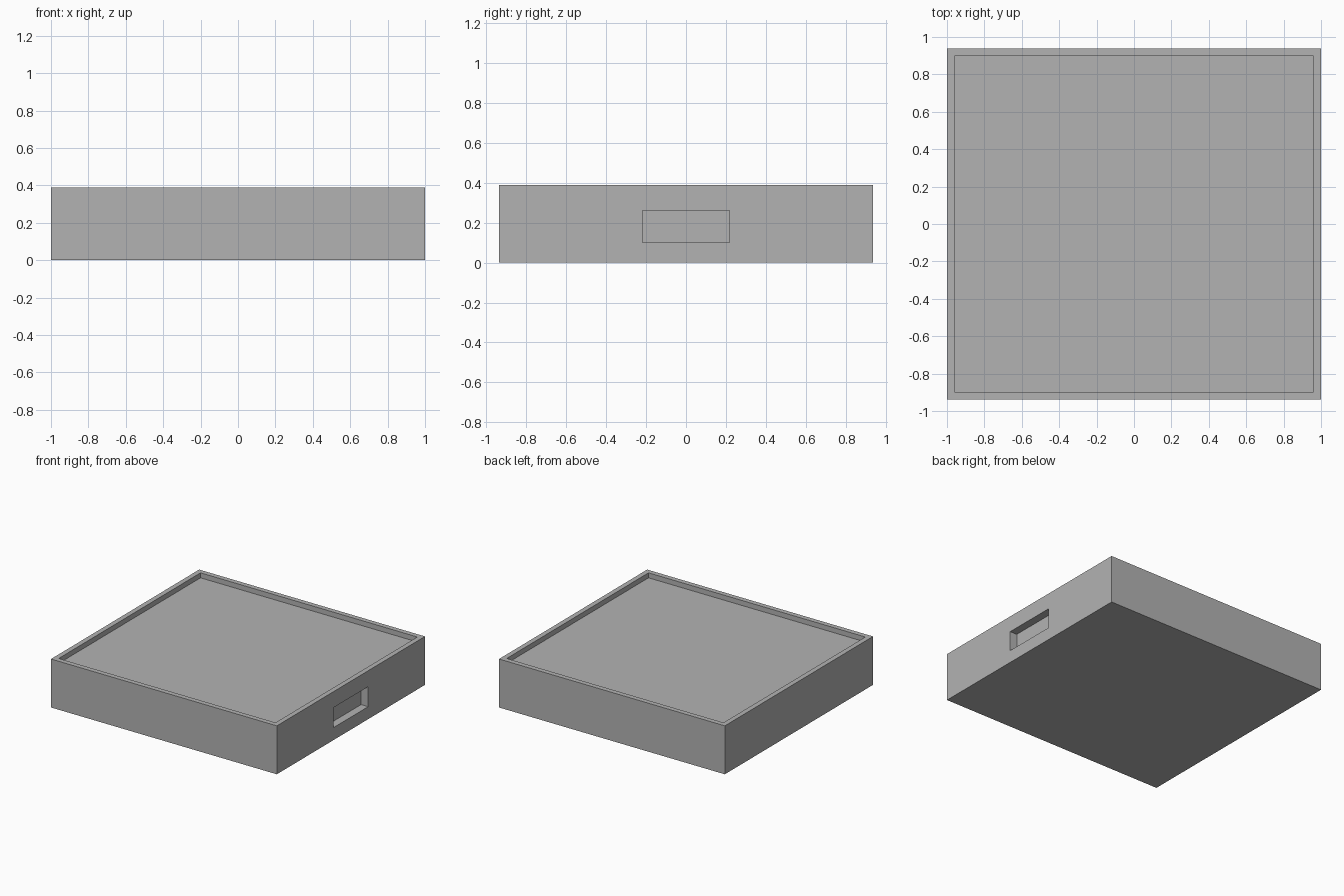
import bpy
import bmesh
from mathutils import Vector

if "Cube" in bpy.data.objects:
    bpy.data.objects.remove(bpy.data.objects["Cube"])

# One plain grey for the whole tray
grey = bpy.data.materials.new("plain grey")
grey.use_nodes = True
colour = (0.45, 0.45, 0.45, 1)
grey.diffuse_color = colour
grey.node_tree.nodes["Principled BSDF"].inputs["Base Color"].default_value = colour


def box(name, low, high):
    """Add a box spanning two opposite corners."""
    low, high = Vector(low), Vector(high)
    bm = bmesh.new()
    bmesh.ops.create_cube(bm, size=1)
    bmesh.ops.scale(bm, vec=high - low, verts=bm.verts)
    bmesh.ops.translate(bm, vec=(low + high) / 2, verts=bm.verts)
    mesh = bpy.data.meshes.new(name)
    bm.to_mesh(mesh)
    bm.free()
    mesh.materials.append(grey)
    obj = bpy.data.objects.new(name, mesh)
    bpy.context.collection.objects.link(obj)
    return obj


def cut(target, cutter):
    """Subtract a hidden cutter from the target."""
    cutter.hide_render = True
    cutter.hide_set(True)
    cutter.display_type = 'WIRE'
    mod = target.modifiers.new(cutter.name, 'BOOLEAN')
    mod.operation = 'DIFFERENCE'
    mod.solver = 'EXACT'
    mod.object = cutter


half_x, half_y, height = 1.0, 0.937, 0.388
rim = 0.04

# Solid block
body = box("tray_body", (-half_x, -half_y, 0), (half_x, half_y, height))

# Shallow recess in the top, leaving a thin rim
cut(body, box("top_recess_cutter",
              (rim - half_x, rim - half_y, height - rim),
              (half_x - rim, half_y - rim, height + rim)))

# Finger pull in one side
cut(body, box("finger_pull_cutter",
              (half_x - 0.063, -0.218, 0.1), (half_x + 0.1, 0.218, 0.26)))
